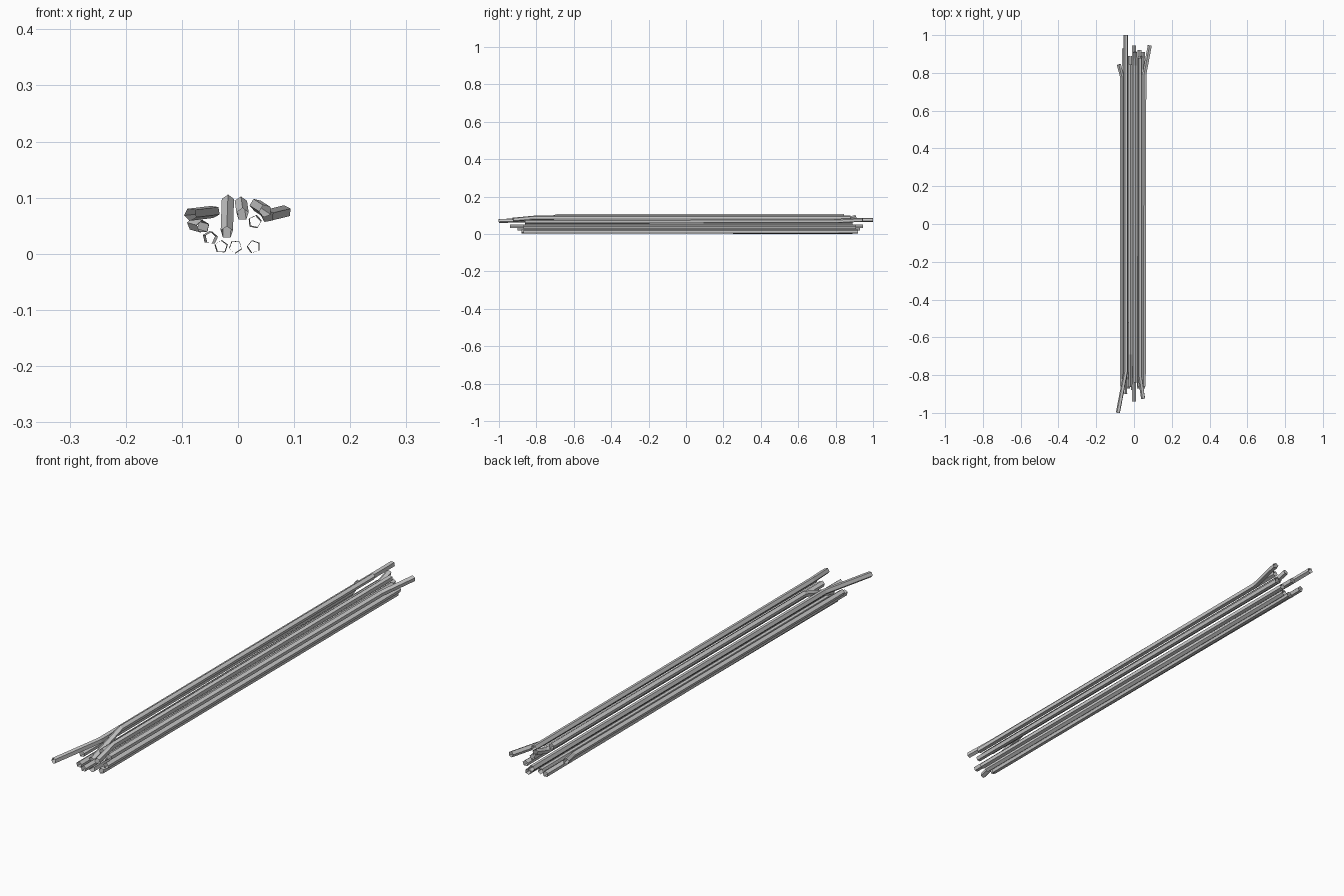
import bpy, bmesh, math
from mathutils import Vector

if "Cube" in bpy.data.objects:
    bpy.data.objects.remove(bpy.data.objects["Cube"])

SIDES = 5
RADIUS = 0.0115


def rod(name, points, twist=0.0):
    """Open five-sided tube swept along a few (x, y, z) points running front to back."""
    pts = [Vector(p) for p in points]
    bm = bmesh.new()
    rings = []
    for i, p in enumerate(pts):
        d = (pts[min(i + 1, len(pts) - 1)] - pts[max(i - 1, 0)]).normalized()
        side = d.cross(Vector((0, 0, 1))).normalized()
        up = side.cross(d)
        ring = []
        for k in range(SIDES):
            a = twist + 2 * math.pi * k / SIDES
            ring.append(bm.verts.new(p + RADIUS * (math.cos(a) * side + math.sin(a) * up)))
        rings.append(ring)
    for r0, r1 in zip(rings, rings[1:]):
        for k in range(SIDES):
            n = (k + 1) % SIDES
            bm.faces.new((r0[k], r0[n], r1[n], r1[k]))
    bmesh.ops.recalc_face_normals(bm, faces=bm.faces)
    # make sure the shell faces outwards
    f = bm.faces[0]
    axis = (pts[0] + pts[1]) / 2
    if f.normal.dot(f.calc_center_median() - axis) < 0:
        bmesh.ops.reverse_faces(bm, faces=bm.faces)
    mesh = bpy.data.meshes.new(name)
    bm.to_mesh(mesh)
    bm.free()
    obj = bpy.data.objects.new(name, mesh)
    bpy.context.collection.objects.link(obj)
    return obj


# bottom layer, nearly straight
rod("rod_bottom_left", [(-0.031, -0.87, 0.012), (-0.029, 0.89, 0.013)], 0.3)
rod("rod_bottom_middle", [(-0.005, -0.88, 0.013), (-0.004, 0.89, 0.012)], 0.9)
rod("rod_bottom_right", [(0.027, -0.87, 0.012), (0.029, 0.92, 0.013)], 0.6)

# middle layer
rod("rod_middle_left", [(-0.047, -0.90, 0.028), (-0.052, 0.93, 0.029)], 0.2)
rod("rod_core", [(0.0, -0.94, 0.04), (0.0, 0.945, 0.04)], 0.3)
rod("rod_middle_right", [(0.029, -0.86, 0.056), (0.031, 0.89, 0.058)], 0.1)
rod("rod_lower_right", [(0.047, -0.87, 0.037), (0.047, 0.91, 0.037)], 0.3)

# outer rods with bent ends
rod("rod_side_left", [(-0.063, -0.86, 0.049), (-0.062, 0.775, 0.048),
                      (-0.080, 0.845, 0.053)], 0.4)
rod("rod_side_right", [(0.052, -0.86, 0.067), (0.055, 0.79, 0.068),
                       (0.084, 0.945, 0.075)], 0.5)
rod("rod_top_left", [(-0.085, -1.0, 0.070), (-0.043, -0.78, 0.075),
                     (-0.043, 1.0, 0.075)], 0.8)
rod("rod_top_middle", [(-0.020, -0.86, 0.038), (-0.018, -0.69, 0.094),
                       (-0.018, 0.845, 0.094)], 0.3)
rod("rod_top_centre", [(0.008, -0.84, 0.070), (0.008, 0.84, 0.070),
                       (0.005, 0.91, 0.091)], 0.3)
rod("rod_top_right", [(0.049, -0.925, 0.076), (0.032, -0.81, 0.087),
                      (0.032, 0.88, 0.087)], 0.7)
